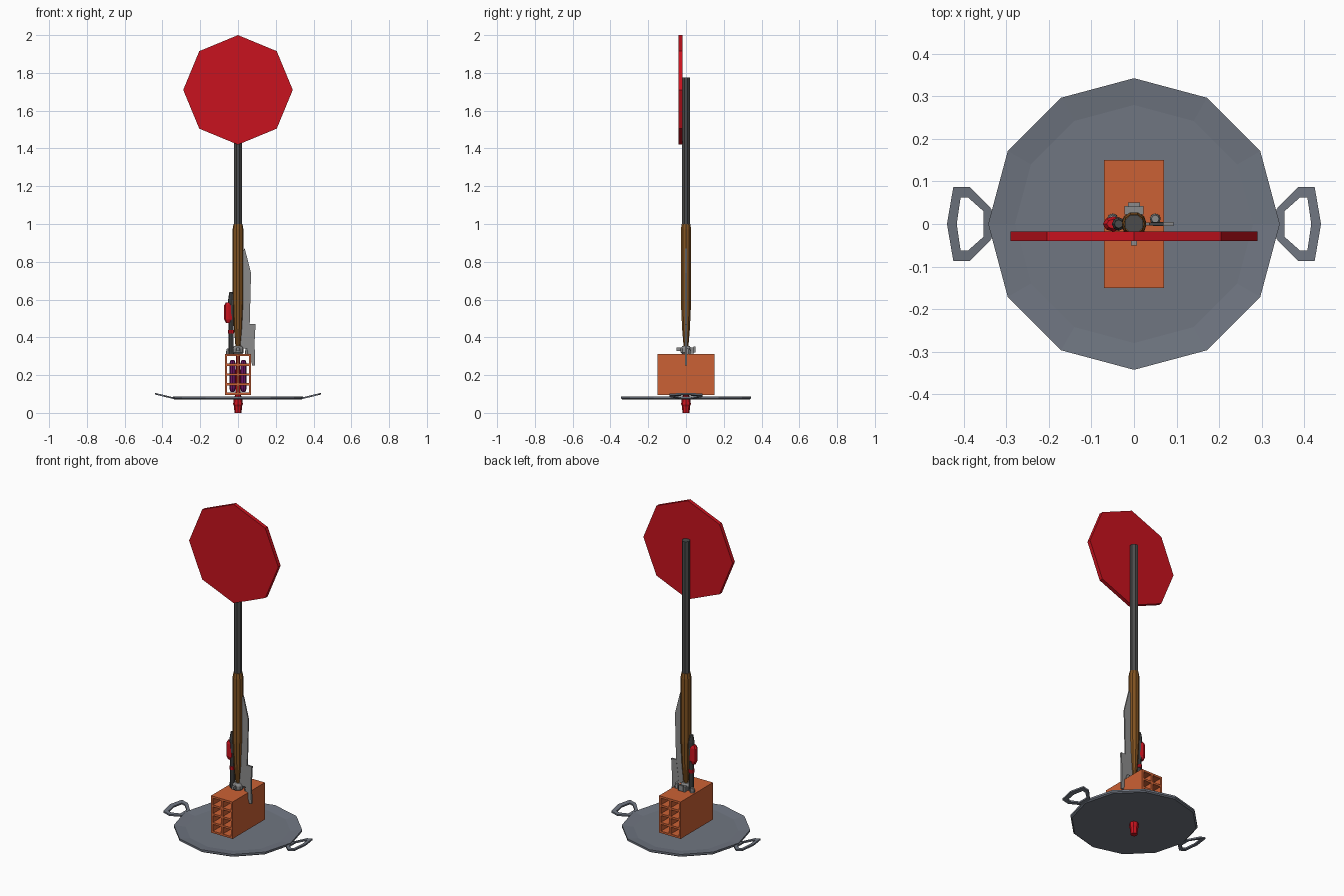
import bpy, bmesh, math

if "Cube" in bpy.data.objects:
    bpy.data.objects.remove(bpy.data.objects["Cube"])


def mat(name, r, g, b):
    m = bpy.data.materials.new(name)
    m.diffuse_color = (r, g, b, 1)
    m.use_nodes = True
    m.node_tree.nodes["Principled BSDF"].inputs["Base Color"].default_value = m.diffuse_color
    return m


RED = mat("red", 0.58, 0.006, 0.013)
ORANGE = mat("terracotta", 0.60, 0.12, 0.035)
PAN = mat("blue_grey", 0.16, 0.18, 0.22)
DARK = mat("dark_steel", 0.07, 0.07, 0.07)
WOOD = mat("wood", 0.22, 0.085, 0.015)
STEEL = mat("steel", 0.26, 0.26, 0.26)
PURPLE = mat("purple", 0.16, 0.008, 0.13)


def finish(name, bm, material):
    bmesh.ops.recalc_face_normals(bm, faces=bm.faces)
    me = bpy.data.meshes.new(name)
    bm.to_mesh(me)
    bm.free()
    ob = bpy.data.objects.new(name, me)
    me.materials.append(material)
    bpy.context.collection.objects.link(ob)
    return ob


def lathe(name, profile, n, material, loc=(0, 0), squash=(1, 1), phase=0.0):
    """Capped solid of revolution from (radius, z) points."""
    bm = bmesh.new()
    rings = []
    for r, z in profile:
        rings.append([bm.verts.new((loc[0] + squash[0] * r * math.cos(phase + math.tau * i / n),
                                    loc[1] + squash[1] * r * math.sin(phase + math.tau * i / n), z))
                      for i in range(n)])
    for a, b in zip(rings, rings[1:]):
        for i in range(n):
            bm.faces.new((a[i], a[(i + 1) % n], b[(i + 1) % n], b[i]))
    bm.faces.new(rings[0])
    bm.faces.new(rings[-1])
    return finish(name, bm, material)


def plate(name, outline, y0, y1, material):
    """Outline in x,z extruded along y."""
    bm = bmesh.new()
    f = bm.faces.new([bm.verts.new((x, y0, z)) for x, z in outline])
    new = bmesh.ops.extrude_face_region(bm, geom=[f])["geom"]
    bmesh.ops.translate(bm, vec=(0, y1 - y0, 0),
                        verts=[v for v in new if isinstance(v, bmesh.types.BMVert)])
    return finish(name, bm, material)


def boxes(name, items, material):
    """One object from several (x0, x1, y0, y1, z0, z1) boxes."""
    bm = bmesh.new()
    for x0, x1, y0, y1, z0, z1 in items:
        vs = bmesh.ops.create_cube(bm, size=1)["verts"]
        bmesh.ops.scale(bm, vec=(x1 - x0, y1 - y0, z1 - z0), verts=vs)
        bmesh.ops.translate(bm, vec=((x0 + x1) / 2, (y0 + y1) / 2, (z0 + z1) / 2), verts=vs)
    return finish(name, bm, material)


# Octagonal sign and its pole
octagon = [(0.29 * math.cos(i * math.tau / 8), 1.71 + 0.29 * math.sin(i * math.tau / 8)) for i in range(8)]
plate("sign_board", octagon, -0.04, -0.018, RED)
lathe("sign_pole", [(0.023, 0.95), (0.023, 1.775)], 8, DARK, phase=math.pi / 8)

# Wooden shaft
lathe("wooden_shaft", [(0.011, 0.31), (0.015, 0.37), (0.022, 0.45), (0.029, 0.60), (0.029, 0.97),
                       (0.024, 1.0)], 10, WOOD)

# Blades on the right
plate("long_blade", [(0.012, 0.34), (0.05, 0.34), (0.062, 0.47), (0.069, 0.74), (0.036, 0.87),
                     (0.02, 0.85)], -0.004, 0.004, STEEL)
plate("short_blade", [(0.045, 0.36), (0.076, 0.25), (0.09, 0.25), (0.088, 0.38), (0.093, 0.47),
                      (0.06, 0.47)], -0.005, 0.005, STEEL)

# Red fitting on a steel rod on the left
lathe("side_rod", [(0.013, 0.31), (0.013, 0.47), (0.016, 0.60), (0.010, 0.64)], 8, DARK, loc=(-0.036, 0))
lathe("side_grip", [(0.014, 0.475), (0.024, 0.495), (0.024, 0.57), (0.015, 0.585)], 8, RED,
      loc=(-0.049, 0), squash=(1, 0.75))
lathe("side_collar", [(0.016, 0.42), (0.016, 0.44)], 8, RED, loc=(-0.036, 0))

# Steel clamps where the tools meet the block
lathe("clamp_ring", [(0.02, 0.31), (0.03, 0.32), (0.03, 0.34), (0.02, 0.355)], 10, STEEL)
boxes("clamp_lugs", [(-0.022, 0.022, 0.022, 0.042, 0.315, 0.345), (-0.014, 0.014, 0.04, 0.05, 0.32, 0.352),
                     (-0.007, 0.007, -0.05, -0.02, 0.328, 0.345)], STEEL)
for s in (-1, 1):
    lathe("clamp_bolt", [(0.013, 0.30), (0.013, 0.325), (0.009, 0.34)], 8, STEEL, loc=(s * 0.05, 0.012))

# Hollow brick: three walls joined by five shelves
Y, W, Z0, Z1, T = 0.15, 0.07, 0.095, 0.312, 0.012
walls = [(-W, -W + T, -Y, Y, Z0, Z1), (-T / 2, T / 2, -Y, Y, Z0, Z1), (W - T, W, -Y, Y, Z0, Z1)]
shelves = []
for i in range(5):
    z = Z0 + i * (Z1 - Z0 - T) / 4
    shelves += [(-W + T, -T / 2, -Y, Y, z, z + T), (T / 2, W - T, -Y, Y, z, z + T)]
boxes("hollow_brick", walls + shelves, ORANGE)

# Purple sticks inside the brick
for s in (-1, 1):
    lathe("inner_stick", [(0.010, 0.11), (0.017, 0.13), (0.017, 0.26), (0.010, 0.28)], 8, PURPLE,
          loc=(s * 0.029, 0))

# Red foot below, running up through the pan
lathe("foot_grip", [(0.019, 0.0), (0.021, 0.035), (0.026, 0.045), (0.023, 0.07), (0.014, 0.10),
                    (0.010, 0.35)], 8, RED)

# Shallow twelve-sided pan
lathe("pan", [(0.335, 0.07), (0.343, 0.076), (0.343, 0.087), (0.28, 0.079)], 12, PAN)

# Pan handles: open loops tilted up
outer = [(0.335, 0.035), (0.386, 0.087), (0.425, 0.087), (0.44, 0)]
inner = [(0.354, 0.03), (0.39, 0.062), (0.408, 0.062), (0.417, 0)]
for side in (-1, 1):
    bm = bmesh.new()
    loops = []
    for pts in (outer, inner):
        full = pts + [(x, -y) for x, y in reversed(pts[:-1])]
        for h in (0, 0.009):
            loops.append([bm.verts.new((side * x, y, 0.072 + (x - 0.335) * 0.24 + h)) for x, y in full])
    ob, ot, ib, it = loops
    n = len(ob)
    for a, b in ((ob, ot), (ot, it), (it, ib), (ib, ob)):
        for i in range(n):
            j = (i + 1) % n
            bm.faces.new((a[i], a[j], b[j], b[i]))
    finish("pan_handle", bm, PAN)
